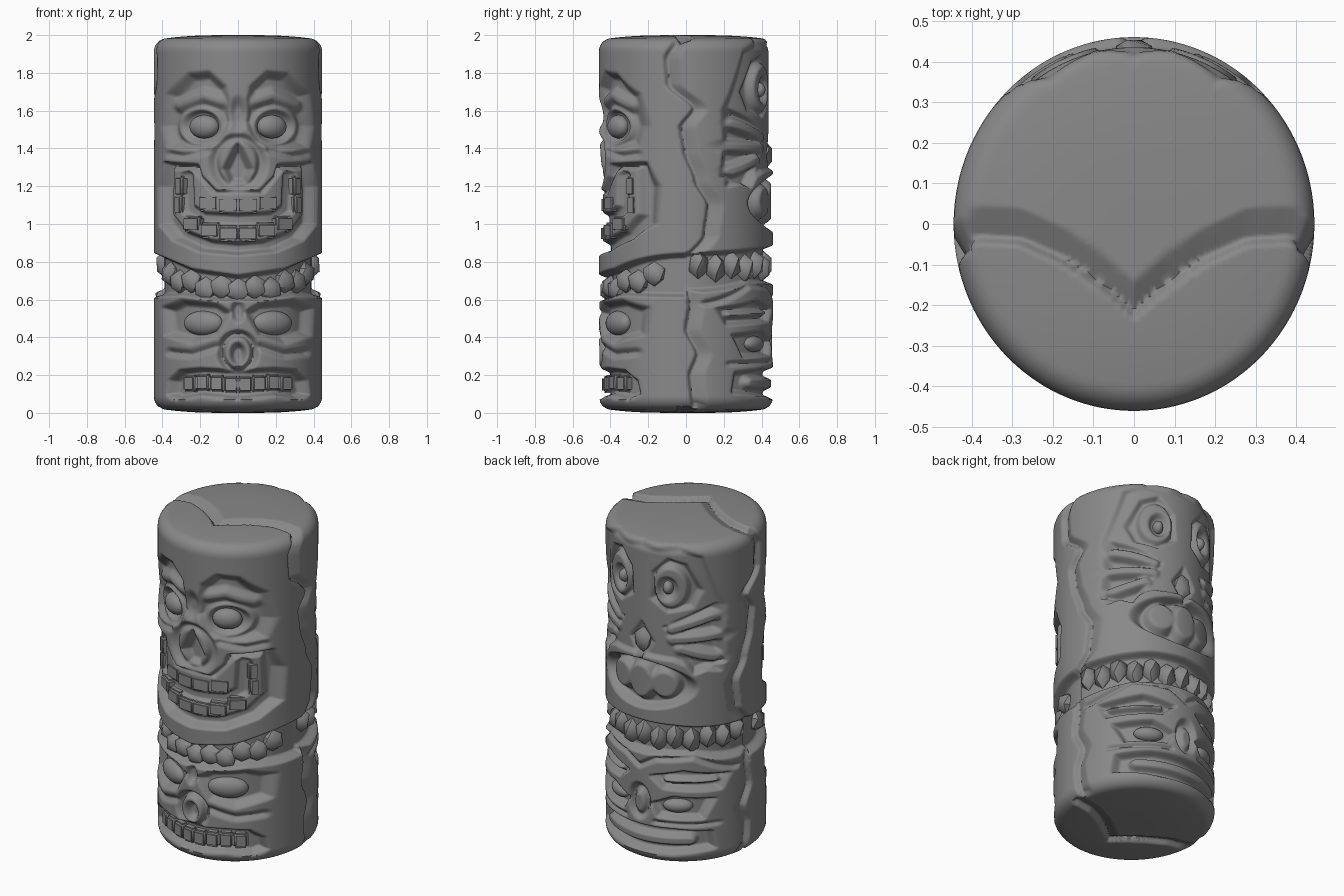
import bpy, bmesh, math
from mathutils import Matrix

if "Cube" in bpy.data.objects:
    bpy.data.objects.remove(bpy.data.objects["Cube"])

A, B, H = 0.445, 0.461, 2.0       # half width, half depth, height
N, ROWS, RINGS, BEV, DOME = 310, 270, 30, 0.07, 0.016

stone = bpy.data.materials.new("dark_grey")
stone.diffuse_color = (0.25, 0.25, 0.25, 1)
stone.use_nodes = True
stone.node_tree.nodes["Principled BSDF"].inputs["Base Color"].default_value = stone.diffuse_color

# ---------- lathe profile of the log: (inset, z, radial normal, vertical normal)
prof = []
for i in range(RINGS):
    prof.append((0.435 - (0.435 - BEV) * i / RINGS, DOME * (i / RINGS) ** 3, 0.0, -1.0))
for i in range(7):
    a = math.pi / 2 * i / 7
    prof.append((BEV * (1 - math.sin(a)), DOME + BEV * (1 - math.cos(a)), math.sin(a), -math.cos(a)))
for i in range(ROWS + 1):
    prof.append((0.0, DOME + BEV + (H - 2 * (BEV + DOME)) * i / ROWS, 1.0, 0.0))
prof += [(p[0], H - p[1], p[2], -p[3]) for p in reversed(prof[:RINGS + 7])]

relief = [[0.0] * N for _ in prof]
cols = {1: [], -1: []}
for j in range(N):
    th = 2 * math.pi * j / N
    cols[1 if math.cos(th) > 0 else -1].append((j, abs(A * math.sin(th))))


# ---------- carving helpers: shapes are drawn for x >= 0 and mirrored
def seg_dist(x, z, a, b):
    dx, dz = b[0] - a[0], b[1] - a[1]
    t = max(0, min(1, ((x - a[0]) * dx + (z - a[1]) * dz) / (dx * dx + dz * dz)))
    return math.hypot(x - a[0] - t * dx, z - a[1] - t * dz)


def paint(side, sdf, box, level, edge):
    x0, x1, z0, z1 = box
    near = [c for c in cols[side] if x0 - edge < c[1] < x1 + edge]
    for i, p in enumerate(prof):
        if p[2] > 0.2 and z0 - edge < p[1] < z1 + edge:
            for j, x in near:
                t = max(0, min(1, 0.5 - sdf(x, p[1]) / edge))
                if t > 0:
                    t = t * t * (3 - 2 * t)
                    relief[i][j] += (level - relief[i][j]) * t


def oval(side, cx, cz, rx, rz, level, edge=0.03):
    paint(side, lambda x, z: (math.hypot((x - cx) / rx, (z - cz) / rz) - 1) * min(rx, rz),
          (cx - rx, cx + rx, cz - rz, cz + rz), level, edge)


def bounds(pts, w):
    xs, zs = zip(*pts)
    return min(xs) - w, max(xs) + w, min(zs) - w, max(zs) + w


def stroke(side, pts, w, level, edge=0.03):
    paint(side, lambda x, z: min(seg_dist(x, z, a, b) for a, b in zip(pts, pts[1:])) - w,
          bounds(pts, w), level, edge)


def poly(side, pts, level, edge=0.03):
    pairs = list(zip(pts, pts[1:] + pts[:1]))

    def sdf(x, z):
        inside = False
        for a, b in pairs:
            if (a[1] > z) != (b[1] > z) and x < a[0] + (z - a[1]) * (b[0] - a[0]) / (b[1] - a[1]):
                inside = not inside
        d = min(seg_dist(x, z, a, b) for a, b in pairs)
        return -d if inside else d
    paint(side, sdf, bounds(pts, 0), level, edge)


F, K = 1, -1   # front, back

# upper front face: sockets, brows, nose, grinning mouth
poly(F, [(.06, 1.62), (.08, 1.72), (.16, 1.79), (.26, 1.78), (.36, 1.68), (.385, 1.52),
         (.36, 1.42), (.22, 1.40), (.12, 1.44), (.05, 1.54)], -.05, .06)
stroke(F, [(.09, 1.65), (.2, 1.68), (.33, 1.63)], .03, -.02, .05)
oval(F, .21, 1.515, .135, .105, -.03)
oval(F, .21, 1.515, .10, .08, -.065)
oval(F, 0, 1.58, .04, .07, -.035, .05)
oval(F, 0, 1.32, .145, .145, -.04, .05)
oval(F, 0, 1.33, .11, .115, -.005, .05)
poly(F, [(-.07, 1.29), (0, 1.42), (.07, 1.29), (.04, 1.22), (-.04, 1.22)], -.07, .05)
stroke(F, [(.17, 1.39), (.3, 1.36), (.36, 1.37)], .01, -.025, .05)
poly(F, [(-.1, 1.17), (.12, 1.17), (.2, 1.25), (.22, 1.31), (.39, 1.32), (.415, 1.2), (.41, 1.0),
         (.34, .92), (.2, .86), (-.1, .835)], -.065)
poly(F, [(-.1, 1.17), (.14, 1.17), (.24, 1.29), (.37, 1.3), (.375, 1.05), (.3, .96),
         (.15, .91), (-.1, .89)], -.022, .035)
stroke(F, [(0, 1.02), (.2, 1.03), (.28, 1.08), (.29, 1.25)], .03, -.055)

# band between the faces
poly(F, [(-.1, .72), (0, .72), (.25, .755), (.46, .84), (.46, .62), (.3, .63), (.1, .6), (-.1, .6)], -.06)
poly(K, [(-.1, .88), (.2, .87), (.46, .84), (.46, .64), (.3, .69), (-.1, .69)], -.055)

# lower front face: heavy brows, drooping eyes, nose, frown
poly(F, [(.05, .53), (.12, .57), (.3, .585), (.39, .55), (.38, .42), (.25, .38), (.12, .42)], -.05, .05)
oval(F, 0, .54, .03, .05, -.04, .03)
oval(F, 0, .32, .105, .11, -.045)
oval(F, 0, .32, .075, .085, 0)
oval(F, 0, .31, .035, .05, -.05)
stroke(F, [(.12, .35), (.25, .31), (.36, .32)], .01, -.03, .05)
poly(F, [(-.1, .215), (.2, .23), (.31, .22), (.36, .17), (.37, .1), (.33, .08), (.2, .1), (-.1, .07)], -.06)

# upper back face: hairline, tapered eyes, whisker fans, nose, mouth
poly(K, [(-.1, 1.955), (0, 1.975), (.1, 1.955), (.23, 1.975), (.33, 1.91), (.40, 1.6), (.39, 1.2),
         (.2, 1.28), (-.1, 1.3)], -.025, .025)
poly(K, [(.07, 1.64), (.08, 1.8), (.17, 1.89), (.26, 1.86), (.33, 1.7), (.29, 1.6), (.17, 1.57)], -.055)
oval(K, .18, 1.72, .095, .13, -.015)
oval(K, .165, 1.71, .05, .065, -.05)
poly(K, [(.15, 1.47), (.38, 1.60), (.40, 1.25), (.3, 1.2)], -.06)
for a, b in (((.19, 1.46), (.37, 1.53)), ((.20, 1.40), (.39, 1.41)), ((.24, 1.34), (.375, 1.28))):
    stroke(K, [a, b], .03, -.01, .035)
poly(K, [(-.08, 1.37), (0, 1.48), (.08, 1.37), (0, 1.25)], -.045)
oval(K, 0, 1.11, .29, .14, -.065)
oval(K, 0, 1.12, .09, .115, -.01, .045)
oval(K, .15, 1.12, .085, .09, -.015, .045)

# lower back face: brow, stripes, eyes, mouth
stroke(K, [(0, .6), (.1, .66), (.3, .68), (.43, .58)], .01, -.025)
poly(K, [(.08, .55), (.25, .59), (.41, .55), (.39, .47), (.15, .49)], -.05)
stroke(K, [(.16, .53), (.38, .52)], .014, -.01)
poly(K, [(.08, .38), (.2, .43), (.37, .41), (.33, .30), (.12, .31)], -.05)
oval(K, 0, .38, .065, .1, -.04)
oval(K, 0, .37, .04, .07, -.005)
poly(K, [(-.1, .23), (.2, .23), (.36, .21), (.37, .11), (.2, .09), (-.1, .08)], -.055)
stroke(K, [(0, .155), (.28, .16)], .03, -.01)
stroke(K, [(.1, .27), (.38, .26)], .008, -.02)

# ---------- wavy seam separating the front shell from the back shell
SIDE = [(0, .04), (.2, .02), (.31, .06), (.44, 0), (.57, .02), (.78, -.03), (.94, .10), (1.1, .12),
        (1.23, .05), (1.39, -.01), (1.51, -.03), (1.61, .04), (1.74, -.10), (1.87, -.11), (2, -.05)]
CAP = [(0, -.22), (.08, -.15), (.17, -.09), (.28, -.04), (.38, -.035), (.45, -.05)]


def interp(table, v, smooth):
    for (a, p), (b, q) in zip(table, table[1:]):
        if v <= b:
            t = max(0, v - a) / (b - a)
            return p + (q - p) * (t * t * (3 - 2 * t) * smooth + t * (1 - smooth))
    return table[-1][1]


def seam(x, y, z, nr):
    s = y - (interp(SIDE, z, .7) if nr > 0.5 else interp(CAP, abs(x), 0))
    if s < -0.015 or s > 0.08:
        return 0
    return -0.033 * ((s + .015) / .02 if s < .005 else 1 - (s - .005) / .075)


def finish(name, bm, angle):
    me = bpy.data.meshes.new(name)
    bmesh.ops.recalc_face_normals(bm, faces=bm.faces)
    bm.to_mesh(me)
    bm.free()
    me.materials.append(stone)
    ob = bpy.data.objects.new(name, me)
    bpy.context.collection.objects.link(ob)
    bpy.ops.object.select_all(action='DESELECT')
    ob.select_set(True)
    bpy.context.view_layer.objects.active = ob
    bpy.ops.object.shade_smooth_by_angle(angle=math.radians(angle))


# carved log
bm = bmesh.new()
grid = []
for i, (ins, z, nr, nz) in enumerate(prof):
    row = []
    for j in range(N):
        th = 2 * math.pi * j / N
        s, c = math.sin(th), -math.cos(th)
        h = min(relief[i][j], seam((A - ins) * s, (B - ins) * c, z, nr))
        row.append(bm.verts.new(((A - ins + h * nr) * s, (B - ins + h * nr) * c, z + h * nz)))
    grid.append(row)
for r0, r1 in zip(grid, grid[1:]):
    for j in range(N):
        k = (j + 1) % N
        bm.faces.new((r0[j], r0[k], r1[k], r1[j]))
bm.faces.new(grid[0])
bm.faces.new(grid[-1])
finish("carved_log", bm, 75)


# ---------- separate relief pieces wrapped on the log, mirrored in x
def pieces(name, side, shape, size, spots, inset):
    bm = bmesh.new()
    for x, z in spots:
        for sx in ((1, -1) if x > 0 else (1,)):
            th = math.asin(sx * x / A)
            th = th if side == F else math.pi - th
            m = (Matrix.Translation(((A - inset) * math.sin(th), -(B - inset) * math.cos(th), z))
                 @ Matrix.Rotation(th, 4, 'Z') @ Matrix.Diagonal((*size, 1)))
            if shape == "block":
                tmp = bmesh.ops.create_cube(bm, size=2, matrix=m)["verts"]
                edges = list({e for v in tmp for e in v.link_edges})
                bmesh.ops.bevel(bm, geom=edges, offset=min(size) * .45, segments=3, affect='EDGES')
            elif shape == "gem":
                bmesh.ops.create_icosphere(bm, subdivisions=1, radius=1, matrix=m)
            else:
                bmesh.ops.create_uvsphere(bm, u_segments=20, v_segments=12, radius=1, matrix=m)
    finish(name, bm, 40)


pieces("upper_front_eyes", F, "ball", (.085, .05, .062), [(.205, 1.515)], .058)
pieces("upper_front_top_teeth", F, "block", (.06, .03, .045), [(.056, 1.1), (.167, 1.11)], .045)
pieces("upper_front_low_teeth", F, "block", (.057, .03, .042), [(.053, .95), (.158, .965), (.26, 1.0)], .043)
pieces("upper_front_side_teeth", F, "block", (.032, .03, .055), [(.335, 1.1), (.33, 1.2)], .043)
pieces("front_band_spikes", F, "gem", (.068, .055, .066),
       [(x, .65 + .45 * x * x + .012 * k) for x, k in
        ((0, 0), (.1, 1), (.195, -1), (.28, 1), (.35, -1), (.405, 1))], .056)
pieces("back_band_beads", K, "gem", (.057, .06, .08),
       [(A * math.sin(i * .235), .785 - .018 * (i % 2)) for i in range(7)], .06)
pieces("lower_front_eyes", F, "ball", (.115, .05, .065), [(.21, .475)], .057)
pieces("lower_front_teeth", F, "block", (.042, .03, .045),
       [(.04, .15), (.12, .155), (.2, .16), (.275, .155)], .048)
pieces("upper_back_pupils", K, "ball", (.03, .04, .04), [(.165, 1.71)], .05)
pieces("upper_back_nose", K, "gem", (.06, .045, .08), [(0, 1.365)], .045)
pieces("lower_back_eyes", K, "ball", (.085, .045, .042), [(.22, .365)], .053)
